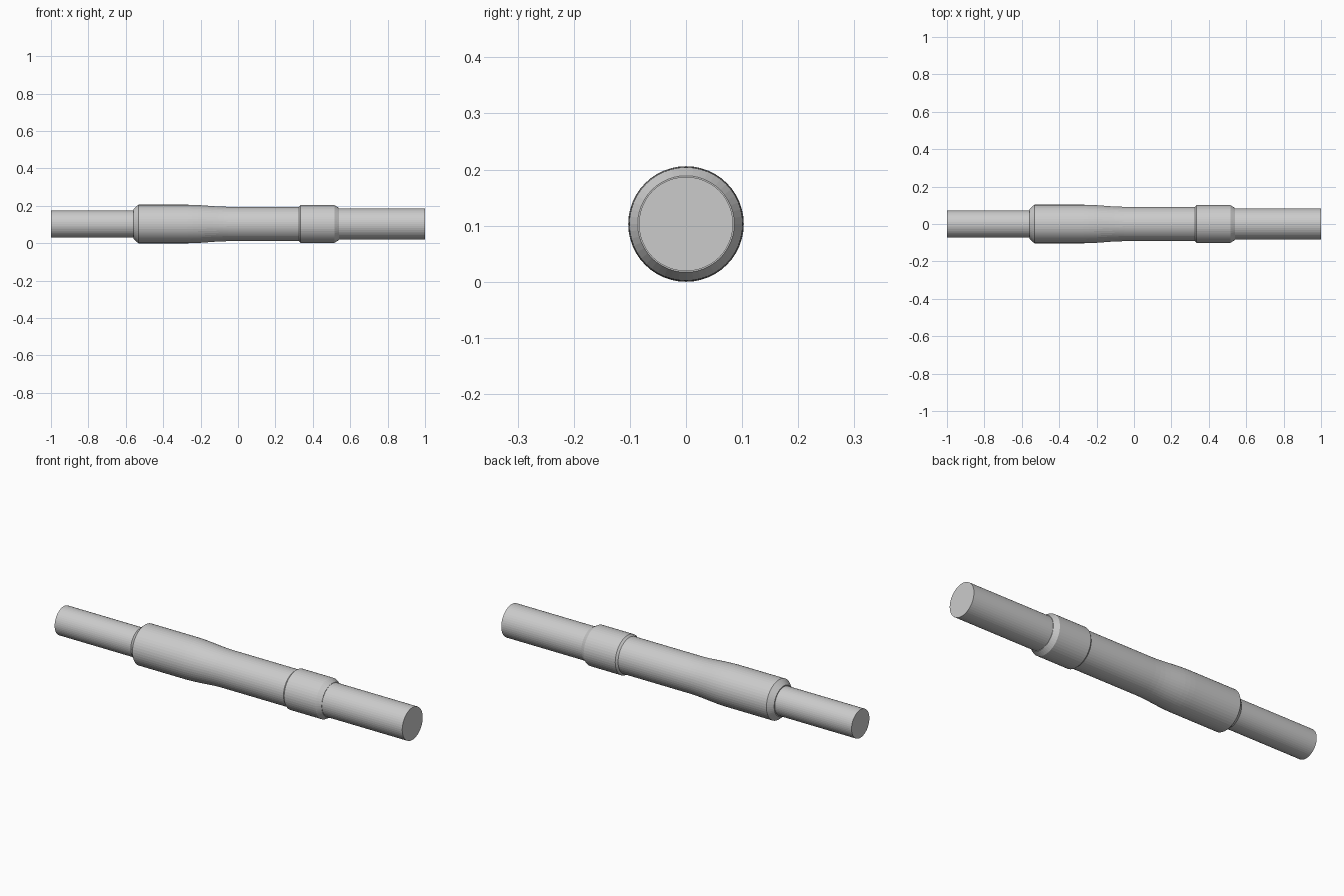
import bpy, bmesh, math

if "Cube" in bpy.data.objects:
    bpy.data.objects.remove(bpy.data.objects["Cube"])

SIDES = 48
CZ = 0.103  # axis height

grey = bpy.data.materials.new("plain grey")
grey.diffuse_color = (0.6, 0.6, 0.6, 1)
grey.use_nodes = True
grey.node_tree.nodes["Principled BSDF"].inputs["Base Color"].default_value = grey.diffuse_color


def lathe(name, profile):
    """Capped solid of revolution about the x axis from (x, radius) points."""
    bm = bmesh.new()
    rings = []
    for x, r in profile:
        rings.append([bm.verts.new((x, r * math.cos(2 * math.pi * i / SIDES),
                                    CZ + r * math.sin(2 * math.pi * i / SIDES)))
                      for i in range(SIDES)])
    for a, b in zip(rings, rings[1:]):
        for i in range(SIDES):
            j = (i + 1) % SIDES
            bm.faces.new((a[i], a[j], b[j], b[i]))
    bm.faces.new(rings[0])
    bm.faces.new(rings[-1])
    bmesh.ops.recalc_face_normals(bm, faces=bm.faces)
    mesh = bpy.data.meshes.new(name)
    bm.to_mesh(mesh)
    bm.free()
    mesh.materials.append(grey)
    obj = bpy.data.objects.new(name, mesh)
    bpy.context.collection.objects.link(obj)
    return obj


# Sleeve: chamfered thick end easing down to the slimmer middle
R1, R2, X1, X2 = 0.103, 0.092, -0.27, -0.05
ease = [(X1 + (X2 - X1) * t / 8,
         R1 + (R2 - R1) * (0.5 - 0.5 * math.cos(math.pi * t / 8))) for t in range(9)]
lathe("sleeve", [(-0.56, 0.078), (-0.533, R1)] + ease + [(0.34, R2)])

# Collar with a small step and a chamfered outer end
lathe("collar", [(0.325, R2), (0.335, 0.101), (0.515, 0.101), (0.54, 0.086)])

# Shafts at both ends
lathe("left_shaft", [(-1, 0.073), (-0.55, 0.073)])
lathe("right_shaft", [(0.53, 0.084), (1, 0.084)])
